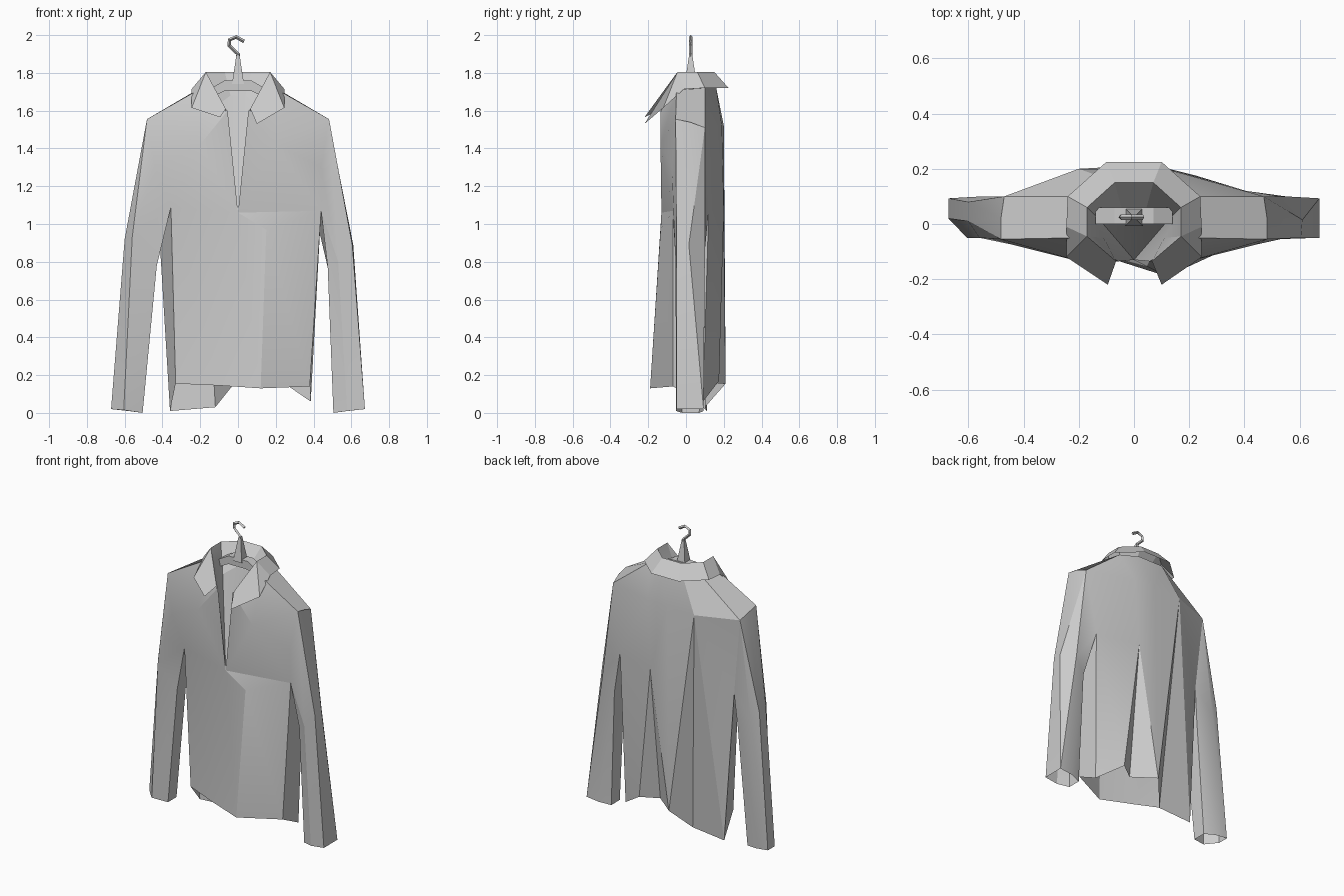
import bpy, bmesh, math

cube = bpy.data.objects.get("Cube")
if cube:
    bpy.data.objects.remove(cube, do_unlink=True)

grey = bpy.data.materials.new("light grey")
grey.use_nodes = True
colour = (0.6, 0.6, 0.6, 1)
grey.diffuse_color = colour
grey.node_tree.nodes["Principled BSDF"].inputs["Base Color"].default_value = colour


def finish(obj, angle):
    """Give the object its colour and smooth shading with sharp creases."""
    obj.data.materials.append(grey)
    bpy.ops.object.select_all(action="DESELECT")
    obj.select_set(True)
    bpy.context.view_layer.objects.active = obj
    bpy.ops.object.shade_smooth_by_angle(angle=math.radians(angle))


def panel_mesh(name, points, panels, angle=20):
    """Sew named points together; each panel is a string of point names."""
    bm = bmesh.new()
    verts = {key: bm.verts.new(co) for key, co in points.items()}
    for panel in panels:
        bm.faces.new([verts[key] for key in panel.split()])
    bmesh.ops.recalc_face_normals(bm, faces=bm.faces)
    mesh = bpy.data.meshes.new(name)
    bm.to_mesh(mesh)
    bm.free()
    obj = bpy.data.objects.new(name, mesh)
    bpy.context.collection.objects.link(obj)
    finish(obj, angle)
    return obj


def mirrored(half):
    """Name each point once per side, with L on +x and R on -x."""
    both = {}
    for key, (x, y, z) in half.items():
        both[key + "L"] = (x, y, z)
        both[key + "R"] = (-x, y, z)
    return both


def both_sides(panels):
    """Write each panel for both sides; * stands for the side letter."""
    return [p.replace("*", side) for side in "LR" for p in panels]


# Upper shirt: neck, shoulders and chest
shirt = mirrored({
    "neck_back": (0.09, 0.16, 1.72),
    "neck_side": (0.2, 0.1, 1.72),
    "neck_fore": (0.21, -0.05, 1.71),
    "neck_front": (0.055, -0.135, 1.6),
    "yoke": (0.2, 0.2, 1.51),
    "shoulder_front": (0.482, -0.055, 1.555),
    "shoulder_outer": (0.482, 0.02, 1.54),
    "shoulder_back": (0.47, 0.1, 1.51),
    "chest": (0.2, -0.135, 1.42),
    "arm_front": (0.44, -0.075, 1.3),
})

# Sleeve rings at elbow and cuff
sleeve_rings = {
    "elbow": [(0.61, 0.015, 0.89), (0.605, -0.05, 0.89), (0.53, -0.055, 0.8),
              (0.475, -0.03, 0.77), (0.475, 0.08, 0.77), (0.55, 0.1, 0.86)],
    "cuff": [(0.672, 0.093, 0.02), (0.672, -0.05, 0.02), (0.578, -0.053, 0.01),
             (0.505, -0.02, 0), (0.505, 0.07, 0), (0.58, 0.093, 0.01)],
}
for ring, places in sleeve_rings.items():
    shirt.update(mirrored({ring + str(i): p for i, p in enumerate(places)}))

# Underarms, placket, hem and back pleats, which differ from side to side
shirt.update({
    "yokeL": (0.15, 0.19, 1.52),
    "pit_frontL": (0.44, -0.07, 1.07), "pit_backL": (0.405, 0.12, 1.07),
    "pit_frontR": (-0.355, -0.06, 1.09), "pit_backR": (-0.42, 0.09, 1),
    "elbow0R": (-0.6, 0.08, 0.92), "elbow1R": (-0.6, 0.01, 0.92),
    "elbow2R": (-0.56, -0.05, 0.93),
    "elbow3R": (-0.43, -0.03, 0.78), "elbow4R": (-0.44, 0.08, 0.78),
    "cuff1R": (-0.672, 0.02, 0.02), "cuff2R": (-0.605, -0.05, 0.015),
    "placket": (0, -0.13, 1.06),
    "belly": (0.15, -0.135, 0.97),
    "yoke_mid": (0, 0.2, 1.52),
    "hem_frontR": (-0.33, -0.03, 0.155),
    "hem_mid": (-0.1, -0.12, 0.145),
    "hem_fore": (0.12, -0.19, 0.13),
    "hem_frontL": (0.38, -0.07, 0.14),
    "hem_backL": (0.385, 0.09, 0.06),
    "pleat_outL": (0.225, 0.175, 0.17),
    "pleat_in": (0.12, 0.1, 0.16),
    "pleat_outR": (-0.02, 0.21, 0.155),
    "fold_in": (-0.12, 0.1, 0.03),
    "hem_backR": (-0.36, 0.11, 0.01),
    "pleat_top": (0.125, 0.2, 1.06),
})

sleeve_top = ["shoulder_outer*", "shoulder_front*", "arm_front*",
              "pit_front*", "pit_back*", "shoulder_back*"]
rings = [sleeve_top] + [[ring + str(i) + "*" for i in range(6)] for ring in sleeve_rings]
inner_strip = sleeve_top.index("arm_front*")
sleeve_panels = []
for upper, lower in zip(rings, rings[1:]):
    for i in range(6):
        a, b = upper[i], upper[(i + 1) % 6]
        c, d = lower[(i + 1) % 6], lower[i]
        # split each strip so that its crease runs straight down the arm
        if i == inner_strip:
            sleeve_panels += [" ".join([a, b, d]), " ".join([b, c, d])]
        else:
            sleeve_panels += [" ".join([a, c, d]), " ".join([a, b, c])]

# Chest panels fan out from the chest point
rim = ["neck_front*", "neck_fore*", "shoulder_front*", "arm_front*",
       "pit_front*", "placket"]
chest_panels = [" ".join(["chest*", a, b]) for a, b in zip(rim, rim[1:] + rim[:1])]

yoke_panels = [
    "neck_fore* neck_side* shoulder_back* shoulder_outer* shoulder_front*",
    "neck_side* neck_back* yoke* shoulder_back*",
    "neck_back* yoke_mid yoke*",
]
lower_panels = [
    "neck_backL neck_backR yoke_mid",
    # front
    "pit_frontR placket hem_mid hem_frontR",
    "placket belly hem_fore hem_mid",
    "belly pit_frontL hem_frontL hem_fore",
    "placket pit_frontL belly",
    # sides
    "pit_frontR hem_frontR hem_backR pit_backR",
    "pit_frontL pit_backL hem_backL hem_frontL",
    # right back with its deep fold
    "yokeR shoulder_backR pit_backR",
    "yokeR pit_backR hem_backR",
    "yokeR hem_backR fold_in",
    "yokeR fold_in pleat_outR",
    "yokeR pleat_outR yoke_mid",
    # left back with its pleat
    "yoke_mid pleat_outR pleat_top",
    "pleat_top pleat_outR pleat_in",
    "pleat_top pleat_in pleat_outL",
    "pleat_top pleat_outL pit_backL",
    "pit_backL pleat_outL hem_backL",
    "yoke_mid pleat_top yokeL",
    "yokeL pleat_top pit_backL",
    "yokeL pit_backL shoulder_backL",
]
panel_mesh("shirt", shirt,
           both_sides(sleeve_panels + chest_panels + yoke_panels) + lower_panels)

# Collar: turned-down fall, pointed wings and an inner funnel down to the placket
collar = mirrored({
    "top_back": (0.07, 0.15, 1.805),
    "top_side": (0.17, 0.06, 1.805),
    "top_fore": (0.17, -0.045, 1.805),
    "fall_back": (0.1, 0.225, 1.72),
    "fall_side": (0.24, 0.1, 1.72),
    "fall_fore": (0.245, -0.01, 1.715),
    "wing_corner": (0.245, -0.12, 1.615),
    "wing_tip": (0.1, -0.22, 1.53),
    "wing_inner": (0.065, -0.135, 1.61),
    "stand_back": (0.04, 0.04, 1.68),
    "stand_side": (0.12, 0.01, 1.62),
    "stand_fore": (0.11, -0.05, 1.62),
})
collar["wing_tipR"] = (-0.095, -0.22, 1.565)
collar["base"] = shirt["placket"]
panel_mesh("collar", collar, both_sides([
    "top_back* top_side* fall_side* fall_back*",
    "top_side* top_fore* fall_fore* fall_side*",
    "top_fore* wing_corner* fall_fore*",
    "top_fore* wing_inner* wing_tip* wing_corner*",
    "top_back* stand_back* stand_side* top_side*",
    "top_side* stand_side* stand_fore* top_fore*",
    "top_fore* stand_fore* wing_inner*",
    "stand_back* base stand_side*",
    "stand_side* base stand_fore*",
    "stand_fore* base wing_inner*",
]) + ["top_backL top_backR fall_backR fall_backL",
      "top_backL stand_backL stand_backR top_backR",
      "stand_backL base stand_backR"])

# Hanger bar: an arched strip with thickness
bar_half = {"end": (0.14, 1.72, 1.67), "bend": (0.07, 1.76, 1.705)}
bar = {}
for key, (x, top, bottom) in bar_half.items():
    bar.update(mirrored({key + "_top": (x, 0.03, top), key + "_low": (x, 0.03, bottom)}))
hanger_bar = panel_mesh("hanger_bar", bar, both_sides(
    ["end_top* bend_top* bend_low* end_low*"])
    + ["bend_topL bend_topR bend_lowR bend_lowL"])
hanger_bar.data.shade_flat()
solid = hanger_bar.modifiers.new("thickness", "SOLIDIFY")
solid.thickness = 0.06
solid.offset = 0

# Hanger neck: a tapered square post
bpy.ops.mesh.primitive_cone_add(vertices=4, radius1=0.045, radius2=0.011,
                                depth=0.16, location=(0, 0.025, 1.82))
neck = bpy.context.object
neck.name = "hanger_neck"
neck.rotation_euler.z = math.radians(45)
finish(neck, 30)

# Hanger hook: a bent wire
wire = bpy.data.curves.new("hanger_hook", "CURVE")
wire.dimensions = "3D"
wire.bevel_depth = 0.01
wire.bevel_resolution = 0
wire.use_fill_caps = True
path = [(0, 1.88), (0, 1.9), (-0.047, 1.945), (-0.045, 1.975), (-0.01, 1.99), (0.032, 1.967)]
spline = wire.splines.new("POLY")
spline.points.add(len(path) - 1)
spline.use_smooth = False
for point, (x, z) in zip(spline.points, path):
    point.co = (x, 0.025, z, 1)
hook = bpy.data.objects.new("hanger_hook", wire)
bpy.context.collection.objects.link(hook)
wire.materials.append(grey)
